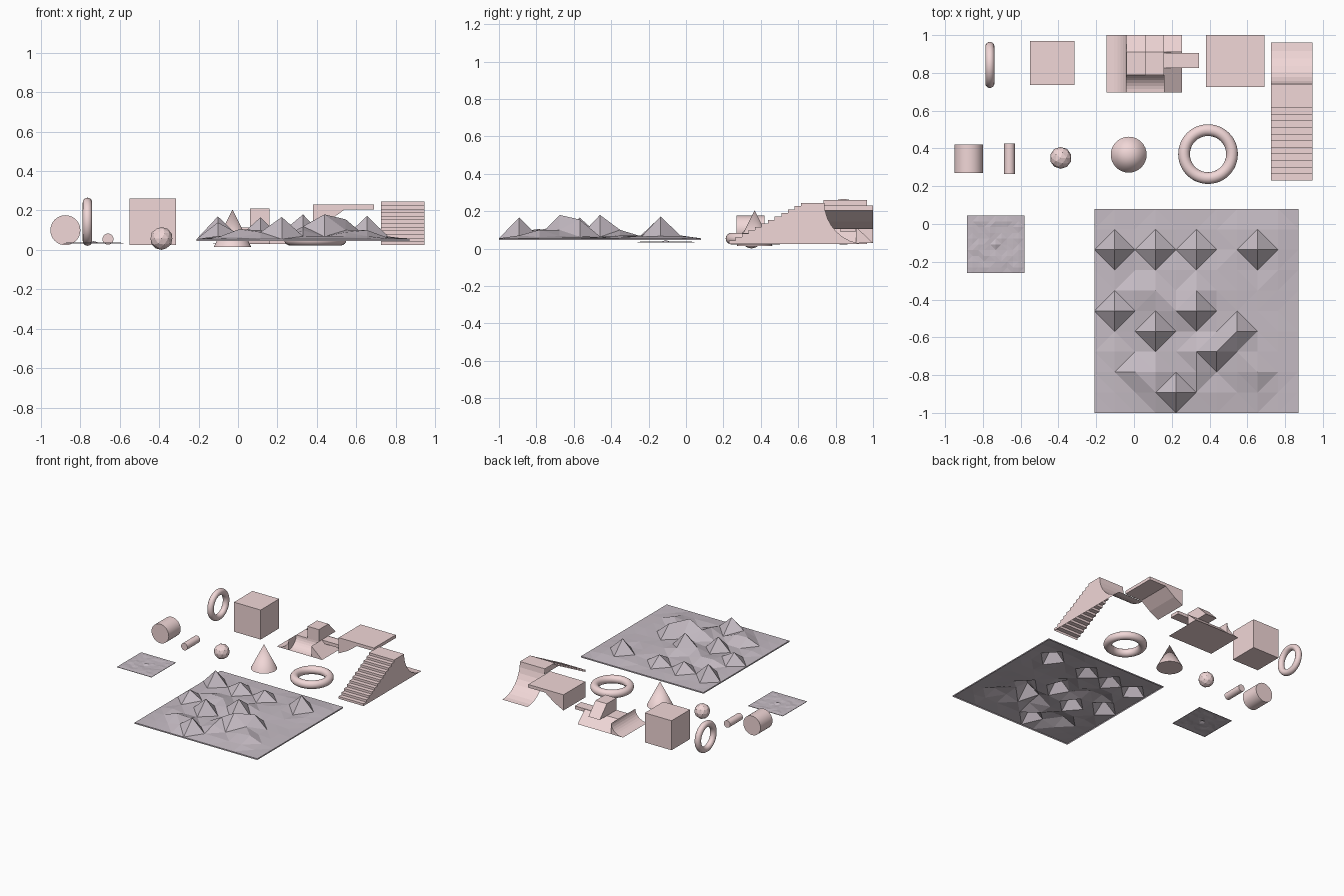
import bpy, bmesh, math, random
from math import pi, radians

if "Cube" in bpy.data.objects:
    bpy.data.objects.remove(bpy.data.objects["Cube"])

random.seed(4)


def material(name, col):
    m = bpy.data.materials.new(name)
    m.diffuse_color = col
    m.use_nodes = True
    m.node_tree.nodes["Principled BSDF"].inputs["Base Color"].default_value = m.diffuse_color
    return m


PINK = material("pink", (0.88, 0.68, 0.68, 1))
MAUVE = material("mauve", (0.56, 0.50, 0.55, 1))


def finish(name, smooth=False):
    ob = bpy.context.object
    ob.name = name
    ob.data.materials.append(PINK)
    if smooth:
        bpy.ops.object.shade_smooth_by_angle(angle=radians(35))
    return ob


def mesh_object(name, bm, mat=PINK):
    me = bpy.data.meshes.new(name)
    bm.to_mesh(me)
    bm.free()
    me.materials.append(mat)
    ob = bpy.data.objects.new(name, me)
    bpy.context.collection.objects.link(ob)
    return ob


def box(name, x0, x1, y0, y1, z0, z1):
    bpy.ops.mesh.primitive_cube_add(size=1, location=((x0 + x1) / 2, (y0 + y1) / 2, (z0 + z1) / 2))
    bpy.context.object.scale = (x1 - x0, y1 - y0, z1 - z0)
    return finish(name)


def prism(name, profile, axis, a, b):
    """Closed profile of (horizontal, z) points, extruded along x or y from a to b."""
    bm = bmesh.new()
    def co(p, t):
        return (t, p[0], p[1]) if axis == 'x' else (p[0], t, p[1])
    r0 = [bm.verts.new(co(p, a)) for p in profile]
    r1 = [bm.verts.new(co(p, b)) for p in profile]
    n = len(profile)
    for i in range(n):
        j = (i + 1) % n
        bm.faces.new((r0[i], r0[j], r1[j], r1[i]))
    bm.faces.new(r0)
    bm.faces.new(r1)
    bmesh.ops.recalc_face_normals(bm, faces=bm.faces[:])
    return mesh_object(name, bm)


def quarter(h0, z0, h1, z1, n=8):
    """Concave curve from the high point (h0, z0) down to the low point (h1, z1)."""
    return [(h1 + (h0 - h1) * math.cos(t), z0 + (z1 - z0) * math.sin(t))
            for t in (pi / 2 * i / n for i in range(n + 1))]


def flat_quarter(h0, z0, h1, z1, n=8):
    """Steep at the top, flat at the bottom."""
    return [(h0 + (h1 - h0) * (1 - math.cos(t)), z0 + (z1 - z0) * math.sin(t))
            for t in (pi / 2 * i / n for i in range(n + 1))]


# Simple solids
bpy.ops.mesh.primitive_torus_add(location=(-0.763, 0.842, 0.143), rotation=(0, pi / 2, 0), major_radius=0.098,
                                 minor_radius=0.024, major_segments=48, minor_segments=16)
finish("standing_ring", True)
bpy.ops.mesh.primitive_torus_add(location=(0.392, 0.37, 0.053), major_radius=0.127,
                                 minor_radius=0.031, major_segments=48, minor_segments=16)
finish("flat_ring", True)
box("cube", -0.55, -0.315, 0.735, 0.968, 0.025, 0.26)
for name, x, z, r, y0, y1 in (("drum", -0.875, 0.1, 0.076, 0.27, 0.42),
                              ("rod", -0.659, 0.055, 0.028, 0.265, 0.425)):
    bpy.ops.mesh.primitive_cylinder_add(vertices=32, radius=r, depth=y1 - y0,
                                        location=(x, (y0 + y1) / 2, z), rotation=(pi / 2, 0, 0))
    finish(name, True)
bpy.ops.mesh.primitive_ico_sphere_add(subdivisions=2, radius=0.058, location=(-0.388, 0.35, 0.058))
finish("faceted_ball")
bpy.ops.mesh.primitive_cone_add(vertices=32, radius1=0.095, depth=0.19, location=(-0.028, 0.367, 0.11))
finish("cone", True)

# Staircase with a curved slide: open underneath and on the inner side
steps, y0, y1, zb, zt = 12, 0.23, 0.614, 0.025, 0.245
outline = [(y0, zb)]
for i in range(steps):
    ya = y0 + (y1 - y0) * i / (steps - 1)
    z = zb + (zt - zb) * (i + 1) / steps
    outline += [(ya, z)]
    if i < steps - 1:
        outline += [(y0 + (y1 - y0) * (i + 1) / (steps - 1), z)]
outline += flat_quarter(0.74, zt, 0.96, zb)
bm = bmesh.new()
inner = [bm.verts.new((0.725, y, z)) for y, z in outline]
outer = [bm.verts.new((0.945, y, z)) for y, z in outline]
for i in range(len(outline) - 1):
    bm.faces.new((inner[i], outer[i], outer[i + 1], inner[i + 1]))
bm.faces.new(outer)
bmesh.ops.recalc_face_normals(bm, faces=bm.faces[:])
mesh_object("stairs_and_slide", bm)

# Overhanging ledge
prism("ledge", [(0.38, 0.105), (0.38, 0.23), (0.69, 0.23), (0.69, 0.205), (0.54, 0.205),
                (0.46, 0.146)], 'y', 0.725, 1.0)

# Block structure with ramps on its sides
LOW, MID, TOP = 0.03, 0.115, 0.21
box("block_core", -0.04, 0.16, 0.79, 0.91, LOW, MID)
prism("ramp_front", [(0.79, LOW)] + flat_quarter(0.79, MID, 0.695, LOW), 'x', -0.04, 0.16)
prism("ramp_left", [(-0.04, LOW)] + flat_quarter(-0.04, MID, -0.145, LOW), 'y', 0.695, 1.0)
prism("ramp_back", [(0.91, LOW), (0.91, MID), (1.0, LOW)], 'x', -0.04, 0.255)
prism("ramp_right", [(0.16, LOW), (0.16, MID), (0.255, LOW)], 'y', 0.695, 0.91)
box("block_tower", 0.06, 0.16, 0.79, 0.91, MID, TOP)
prism("tower_back_ramp", [(0.91, MID), (0.91, TOP), (1.0, MID)], 'x', 0.06, 0.16)
box("side_peg", 0.16, 0.345, 0.825, 0.905, 0.09, 0.115)


# Terrain sheets, open underneath
def terrain(name, x0, ytop, size, n, height, skirt):
    bm = bmesh.new()
    d = size / n
    v = [[bm.verts.new((x0 + i * d, ytop - j * d, height(i, j))) for i in range(n + 1)]
         for j in range(n + 1)]
    for j in range(n):
        for i in range(n):
            a, b, c, e = v[j][i], v[j + 1][i], v[j + 1][i + 1], v[j][i + 1]
            # split each cell across the flatter diagonal
            if abs(a.co.z - c.co.z) < abs(b.co.z - e.co.z):
                bm.faces.new((a, b, c))
                bm.faces.new((a, c, e))
            else:
                bm.faces.new((a, b, e))
                bm.faces.new((b, c, e))
    if skirt:
        rim = [e for e in bm.edges if e.is_boundary]
        ext = bmesh.ops.extrude_edge_only(bm, edges=rim)
        for g in ext["geom"]:
            if isinstance(g, bmesh.types.BMVert):
                g.co.z = skirt
    return mesh_object(name, bm, MAUVE)


PEAKS = {(1, 2): .17, (3, 2): .135, (5, 2): .13, (8, 2): .172, (1, 5): .14, (5, 5): .18,
         (3, 6): .165, (7, 6): .155, (6, 7): .18, (5, 7): .12, (4, 9): .167, (2, 8): .105,
         (3, 8): .1, (8, 8): .1, (7, 8): .09, (5, 4): .1, (2, 4): .095, (3, 4): .09,
         (4, 5): .09, (3, 9): .09, (5, 8): .1, (7, 7): .1, (2, 5): .08}


def mountain(i, j):
    if i in (0, 10) or j in (0, 10):
        return 0.055
    return PEAKS.get((i, j), 0.056 + random.random() * 0.015)


def ripple(i, j):
    if i in (0, 10) or j in (0, 10):
        return 0.035
    return 0.045 if (i, j) == (5, 5) else 0.034 + random.random() * 0.005


terrain("mountain_terrain", -0.21, 0.08, 1.08, 10, mountain, 0.045)
terrain("small_terrain", -0.885, 0.045, 0.305, 10, ripple, 0.032)
